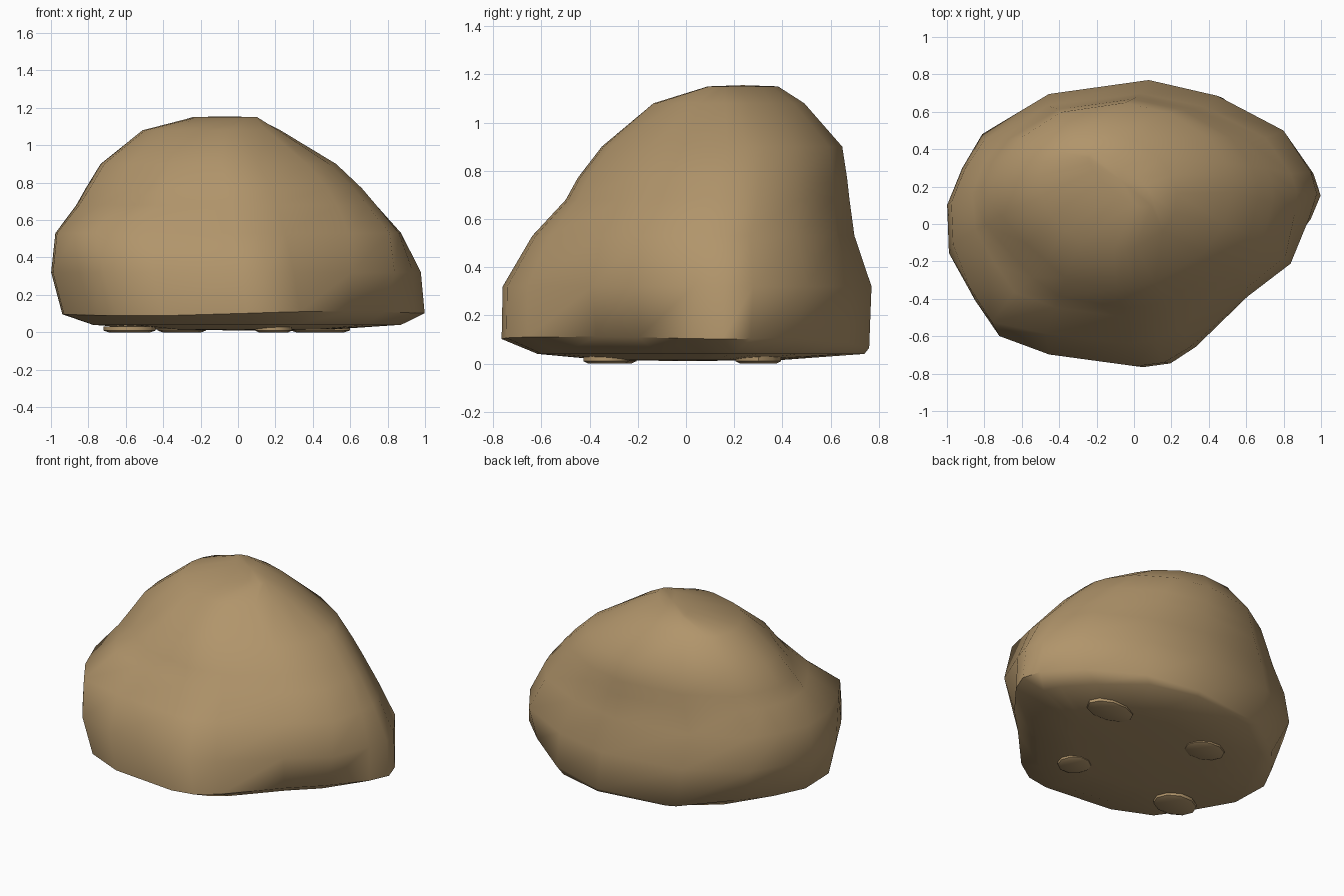
import bpy
import bmesh
import math
from mathutils import Vector

default_cube = bpy.data.objects.get("Cube")
if default_cube:
    bpy.data.objects.remove(default_cube, do_unlink=True)


def make_material(name, colour):
    material = bpy.data.materials.new(name)
    material.use_nodes = True
    material.diffuse_color = colour
    material.node_tree.nodes["Principled BSDF"].inputs["Base Color"].default_value = colour
    return material


sandstone = make_material("sandstone brown", (0.44, 0.30, 0.147, 1))


def finish(name, bm, angle):
    """Turn a bmesh into a smooth shaded object that keeps its sharp edges."""
    bmesh.ops.recalc_face_normals(bm, faces=bm.faces)
    mesh = bpy.data.meshes.new(name)
    bm.to_mesh(mesh)
    bm.free()
    mesh.materials.append(sandstone)
    obj = bpy.data.objects.new(name, mesh)
    bpy.context.collection.objects.link(obj)
    bpy.ops.object.select_all(action="DESELECT")
    obj.select_set(True)
    bpy.context.view_layer.objects.active = obj
    bpy.ops.object.shade_smooth_by_angle(angle=math.radians(angle))
    return obj


def loft(bm, rings, bottom, top):
    """Skin a stack of closed rings and close both ends with fans."""
    loops = [[bm.verts.new(p) for p in ring] for ring in rings]
    count = len(loops[0])
    for low, high in zip(loops, loops[1:]):
        for i in range(count):
            j = (i + 1) % count
            bm.faces.new((low[i], low[j], high[j], high[i]))
    for loop, tip in ((loops[0], bottom), (loops[-1], top)):
        centre = bm.verts.new(tip)
        for i in range(count):
            bm.faces.new((loop[i], loop[(i + 1) % count], centre))


# Plan outline of the boulder, with its front right corner cut away
outline = [(-1, 0.1), (-0.99, -0.16), (-0.84, -0.41), (-0.72, -0.61),
           (-0.45, -0.71), (0.02, -0.77), (0.17, -0.75), (0.31, -0.66),
           (0.6, -0.38), (0.83, -0.21), (0.95, 0.03), (1, 0.16),
           (0.97, 0.28), (0.83, 0.51), (0.46, 0.69), (0.09, 0.775),
           (-0.45, 0.7), (-0.82, 0.49), (-0.92, 0.3)]

# Each level: height, left and right limit, front and back limit,
# roundness, and width across the diagonal summit ridge
levels = [(0.015, -0.45, 0.5, -0.35, 0.4, 0, 1),
          (0.04, -0.78, 0.88, -0.62, 0.74, 0, 1),
          (0.1, -0.94, 1, -0.77, 0.76, 0, 1),
          (0.32, -1, 0.98, -0.765, 0.77, 0.1, 1),
          (0.53, -0.98, 0.88, -0.64, 0.7, 0.45, 1),
          (0.68, -0.87, 0.75, -0.5, 0.68, 0.7, 1),
          (0.77, -0.82, 0.67, -0.45, 0.67, 0.8, 1),
          (0.9, -0.74, 0.53, -0.35, 0.65, 0.85, 1),
          (1.08, -0.54, 0.26, -0.16, 0.52, 0.9, 0.85),
          (1.15, -0.31, 0.17, 0.05, 0.42, 1, 0.35)]


def level_ring(z, x0, x1, y0, y1, roundness, ridge):
    """Fit the outline into the limits of a level, blended towards an ellipse."""
    across = Vector((1, 1, 0)).normalized()
    centre = Vector((x0 + x1, y0 + y1, 2 * z)) / 2
    ring = []
    for x, y in outline:
        unit = Vector((x, y / 0.775))
        unit = unit.lerp(unit.normalized(), roundness)
        offset = Vector((unit.x * (x1 - x0) / 2, unit.y * (y1 - y0) / 2, 0))
        offset -= across * offset.dot(across) * (1 - ridge)
        ring.append(centre + offset)
    return ring


rings = [level_ring(*level) for level in levels]

# Front left shoulder with a hollow above it, a fuller right flank, undercut corners
lumps = [(Vector((-0.72, -0.42, 0.62)), 0.1),
         (Vector((-0.62, -0.22, 0.82)), -0.1),
         (Vector((0.75, -0.22, 0.48)), 0.045),
         (Vector((-0.65, -0.68, 0.05)), -0.03),
         (Vector((0.83, 0.53, 0)), -0.1),
         (Vector((0.83, -0.27, 0)), -0.09),
         (Vector((-0.82, 0.52, 0)), -0.1)]
for ring in rings:
    for p in ring:
        out = Vector((p.x, p.y, 0)).normalized()
        push = sum(amount * math.exp(-((p - spot).length / 0.21) ** 2)
                   for spot, amount in lumps)
        p += out * push

# The lower rim waves gently and dips at the back
for p in rings[2]:
    p.z += 0.012 * math.sin(3 * p.x) - 0.15 * max(p.y - 0.5, 0)

body = bmesh.new()
loft(body, rings, (0, 0, 0.01), (-0.07, 0.235, 1.155))
finish("boulder", body, 50)

# Four small flattened stones under the base
feet = {"front_left_foot": (0.19, -0.33, 0.1, 0.1),
        "front_right_foot": (-0.58, -0.31, 0.14, 0.11),
        "back_left_foot": (0.44, 0.3, 0.16, 0.1),
        "back_right_foot": (-0.3, 0.3, 0.13, 0.1)}
for name, (cx, cy, rx, ry) in feet.items():
    bm = bmesh.new()
    foot_rings = []
    for z, size in ((0, 0.8), (0.01, 1), (0.03, 1)):
        foot_rings.append([(cx + rx * size * math.cos(a), cy + ry * size * math.sin(a), z)
                           for a in (math.tau * k / 10 for k in range(10))])
    loft(bm, foot_rings, (cx, cy, 0), (cx, cy, 0.04))
    finish(name, bm, 50)
